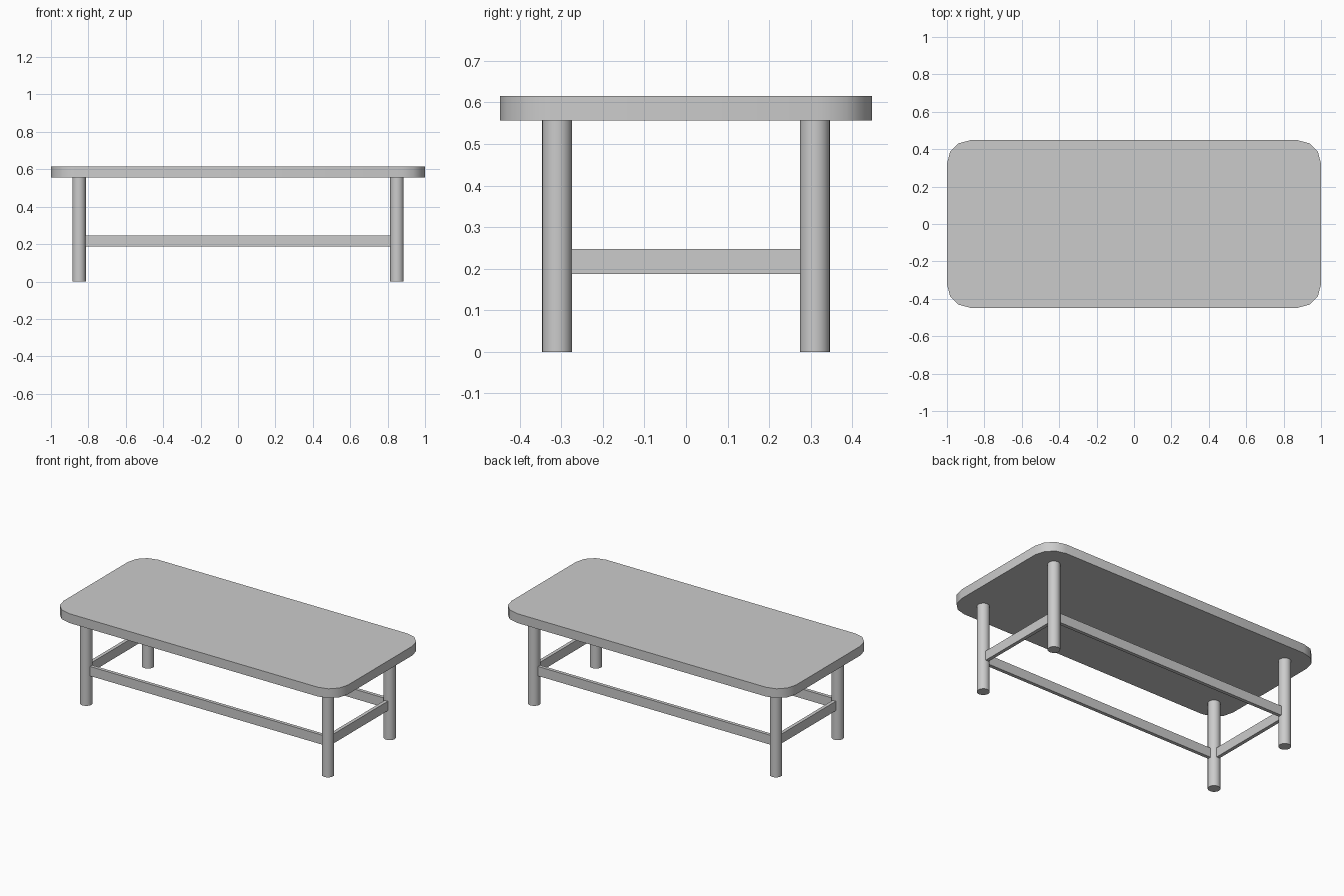
import bpy
import bmesh
import math
from math import cos, sin, pi

cube = bpy.data.objects.get("Cube")
if cube:
    bpy.data.objects.remove(cube, do_unlink=True)

# Single plain finish
grey = bpy.data.materials.new("plain_grey")
grey.use_nodes = True
colour = (0.6, 0.6, 0.6, 1)
grey.diffuse_color = colour
grey.node_tree.nodes["Principled BSDF"].inputs["Base Color"].default_value = colour

HALF_X, HALF_Y = 1.0, 0.448
TOP_BASE, TOP_HEIGHT = 0.557, 0.616
CORNER, CORNER_STEPS = 0.125, 3
LEG_X, LEG_Y, LEG_R = 0.85, 0.31, 0.036
RAIL_LOW, RAIL_HIGH, RAIL_THICK = 0.187, 0.247, 0.022


def prism(name, outline, low, high, smooth=False):
    """Extrude a flat outline from one height to another."""
    bm = bmesh.new()
    face = bm.faces.new([bm.verts.new((x, y, low)) for x, y in outline])
    grown = bmesh.ops.extrude_face_region(bm, geom=[face], use_keep_orig=True)
    verts = [v for v in grown["geom"] if isinstance(v, bmesh.types.BMVert)]
    bmesh.ops.translate(bm, verts=verts, vec=(0, 0, high - low))
    bmesh.ops.recalc_face_normals(bm, faces=bm.faces)
    mesh = bpy.data.meshes.new(name)
    bm.to_mesh(mesh)
    bm.free()
    mesh.materials.append(grey)
    obj = bpy.data.objects.new(name, mesh)
    bpy.context.collection.objects.link(obj)
    if smooth:
        bpy.ops.object.select_all(action="DESELECT")
        obj.select_set(True)
        bpy.context.view_layer.objects.active = obj
        bpy.ops.object.shade_smooth_by_angle(angle=math.radians(40))
    return obj


def rectangle(cx, cy, hx, hy):
    return [(cx - hx, cy - hy), (cx + hx, cy - hy),
            (cx + hx, cy + hy), (cx - hx, cy + hy)]


def circle(cx, cy, r, sides=24):
    return [(cx + r * cos(2 * pi * i / sides), cy + r * sin(2 * pi * i / sides))
            for i in range(sides)]


# Tabletop with rounded corners
outline = []
for quarter, (sx, sy) in enumerate([(1, 1), (-1, 1), (-1, -1), (1, -1)]):
    for step in range(CORNER_STEPS + 1):
        a = (quarter + step / CORNER_STEPS) * pi / 2
        outline.append((sx * (HALF_X - CORNER) + CORNER * cos(a),
                        sy * (HALF_Y - CORNER) + CORNER * sin(a)))
prism("tabletop", outline, TOP_BASE, TOP_HEIGHT, smooth=True)

# Four round legs
for side, sx in (("left", 1), ("right", -1)):
    for end, sy in (("front", -1), ("back", 1)):
        prism(f"{end}_{side}_leg", circle(sx * LEG_X, sy * LEG_Y, LEG_R),
              0, TOP_BASE, smooth=True)

# Thin stretchers running between the legs
inset = LEG_R - 0.004
for end, sy in (("front", -1), ("back", 1)):
    prism(f"{end}_stretcher",
          rectangle(0, sy * LEG_Y, LEG_X - inset, RAIL_THICK / 2),
          RAIL_LOW, RAIL_HIGH)
for side, sx in (("left", 1), ("right", -1)):
    prism(f"{side}_stretcher",
          rectangle(sx * LEG_X, 0, RAIL_THICK / 2, LEG_Y - inset),
          RAIL_LOW, RAIL_HIGH)
